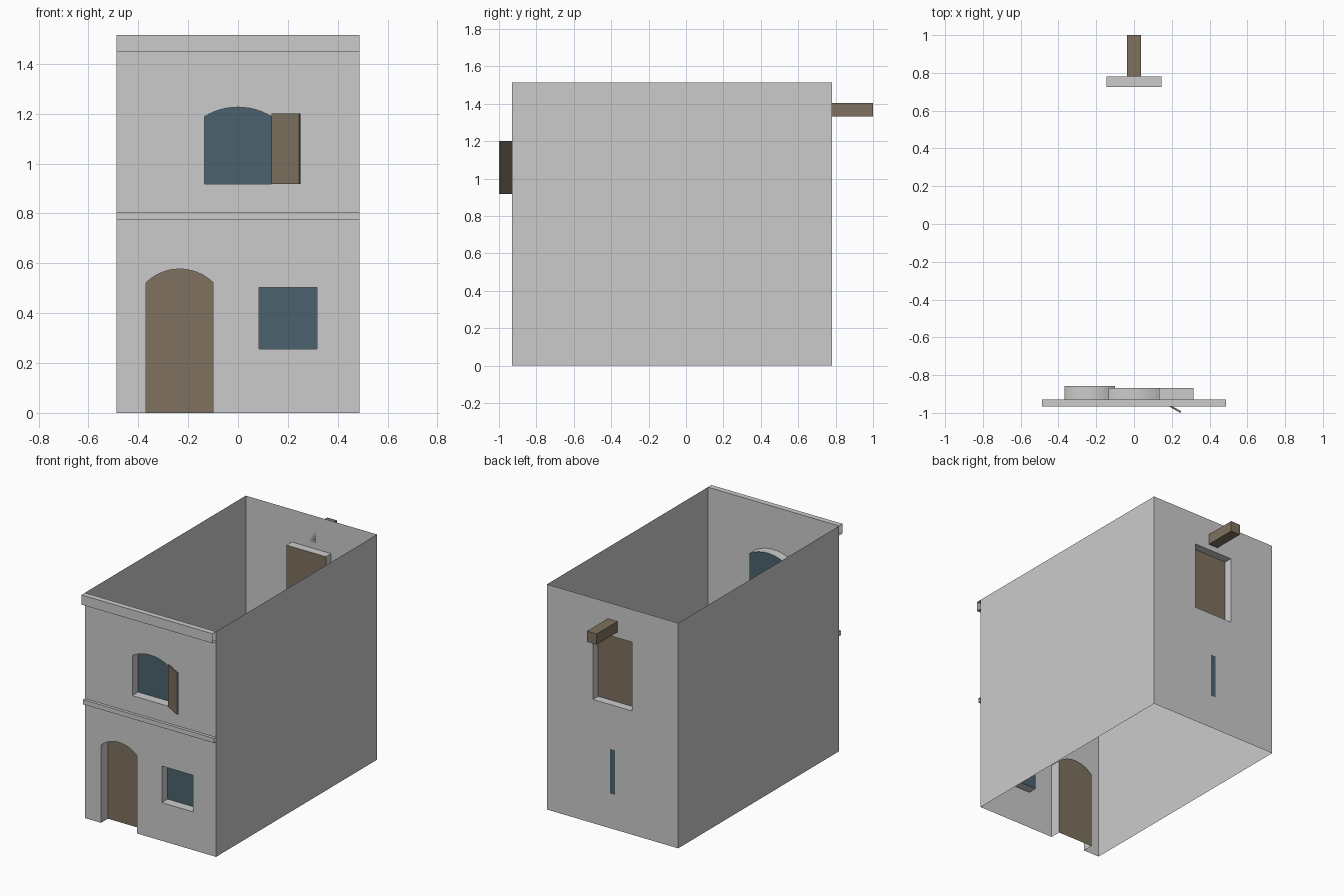
import bpy, bmesh, math
from mathutils import Vector

if "Cube" in bpy.data.objects:
    bpy.data.objects.remove(bpy.data.objects["Cube"])

W, H = 0.488, 1.515          # half width, height
FRONT, BACK = -0.93, 0.78    # wall planes


def material(name, rgb):
    m = bpy.data.materials.new(name)
    m.diffuse_color = (*rgb, 1)
    m.use_nodes = True
    m.node_tree.nodes["Principled BSDF"].inputs["Base Color"].default_value = m.diffuse_color
    return m


wood = material("wood", (0.21, 0.165, 0.115))
glass = material("glass", (0.07, 0.12, 0.155))


def mesh_object(name, verts, faces, mat=None):
    me = bpy.data.meshes.new(name)
    me.from_pydata(verts, [], faces)
    ob = bpy.data.objects.new(name, me)
    bpy.context.collection.objects.link(ob)
    if mat:
        me.materials.append(mat)
    return ob


def opening(x0, x1, z0, z1, rise=0.0, n=12):
    """Outline from bottom left, counter-clockwise seen from the front."""
    pts = [(x0, z0), (x1, z0)]
    if not rise:
        return pts + [(x1, z1), (x0, z1)]
    h = (x1 - x0) / 2
    r = (h * h + rise * rise) / (2 * rise)
    a = math.asin(h / r)
    for i in range(n + 1):
        t = a - 2 * a * i / n
        pts.append(((x0 + x1) / 2 + r * math.sin(t), z1 + rise - r + r * math.cos(t)))
    return pts


def wall(name, y, outline, holes, facing):
    """Flat wall sheet with openings left free."""
    bm = bmesh.new()
    edges = []
    for loop in [outline] + holes:
        vs = [bm.verts.new((x, y, z)) for x, z in loop]
        edges += [bm.edges.new((vs[i - 1], vs[i])) for i in range(len(vs))]
    bmesh.ops.triangle_fill(bm, edges=edges, use_beauty=True, normal=Vector((0, facing, 0)))
    bm.normal_update()
    bmesh.ops.reverse_faces(bm, faces=[f for f in bm.faces if f.normal.y * facing < 0])
    ob = mesh_object(name, [], [])
    bm.to_mesh(ob.data)
    bm.free()


def recess(name, pts, y, depth, mat, sill=True):
    """Reveal around an opening plus the panel at its back."""
    n = len(pts)
    order = list(range(n)) if depth >= 0 else list(range(n))[::-1]
    inner = [(x, y + depth, z) for x, z in pts]
    mesh_object(name + "_panel", inner, [order], mat)
    if depth:
        outer = [(x, y, z) for x, z in pts]
        quads = [(i, (i + 1) % n, (i + 1) % n + n, i + n)
                 for i in range(0 if sill else 1, n)]
        if depth < 0:
            quads = [q[::-1] for q in quads]
        mesh_object(name + "_reveal", outer + inner, quads)


def band(name, z0, z1, y):
    """Open-ended moulding across the facade."""
    prof = [(FRONT, z0), (y, z0), (y, z1), (FRONT, z1)]
    verts = [(x, *p) for x in (-W, W) for p in prof]
    mesh_object(name, verts, [(i, i + 1, i + 5, i + 4)[::-1] for i in range(3)])


def prism(name, plan, z0, z1, mat):
    """Solid from a counter-clockwise plan outline."""
    n = len(plan)
    verts = [(x, y, z) for z in (z0, z1) for x, y in plan]
    faces = [(i, (i + 1) % n, (i + 1) % n + n, i + n) for i in range(n)]
    faces += [tuple(range(n))[::-1], tuple(range(n, 2 * n))]
    mesh_object(name, verts, faces, mat)


# opening outlines
door = opening(-0.368, -0.10, 0, 0.523, 0.054)
low_window = opening(0.084, 0.316, 0.257, 0.503)
high_window = opening(-0.135, 0.135, 0.918, 1.188, 0.038)
loft_door = opening(-0.146, 0.146, 0.832, 1.295)
slit = opening(-0.018, 0.018, 0.234, 0.533)

# walls: the street door notches the bottom edge of the facade
facade = [(-W, 0), door[0]] + door[:1:-1] + [door[1], (W, 0), (W, H), (-W, H)]
wall("front_wall", FRONT, facade, [low_window, high_window], -1)
wall("back_wall", BACK, opening(-W, W, 0, H), [loft_door, slit], 1)
for side, x in (("left", -W), ("right", W)):
    f = (0, 1, 2, 3) if x > 0 else (3, 2, 1, 0)
    mesh_object(side + "_wall", [(x, FRONT, 0), (x, BACK, 0), (x, BACK, H), (x, FRONT, H)], [f])

# doors and windows
recess("street_door", door, FRONT, 0.073, wood, sill=False)
recess("lower_window", low_window, FRONT, 0.062, glass)
recess("upper_window", high_window, FRONT, 0.062, glass)
recess("loft_door", loft_door, BACK, -0.055, wood)
recess("slit_window", slit[::-1], BACK, 0, glass)

# cornice and string course
band("cornice", 1.45, H, -0.967)
band("string_course", 0.773, 0.804, -0.95)

# open shutter and hoist beam
prism("shutter", [(0.135, -0.937), (0.245, -1.0), (0.25, -0.991), (0.14, -0.931)], 0.918, 1.2, wood)
prism("hoist_beam", [(-0.036, BACK), (0.036, BACK), (0.036, 1.0), (-0.036, 1.0)], 1.333, 1.405, wood)
